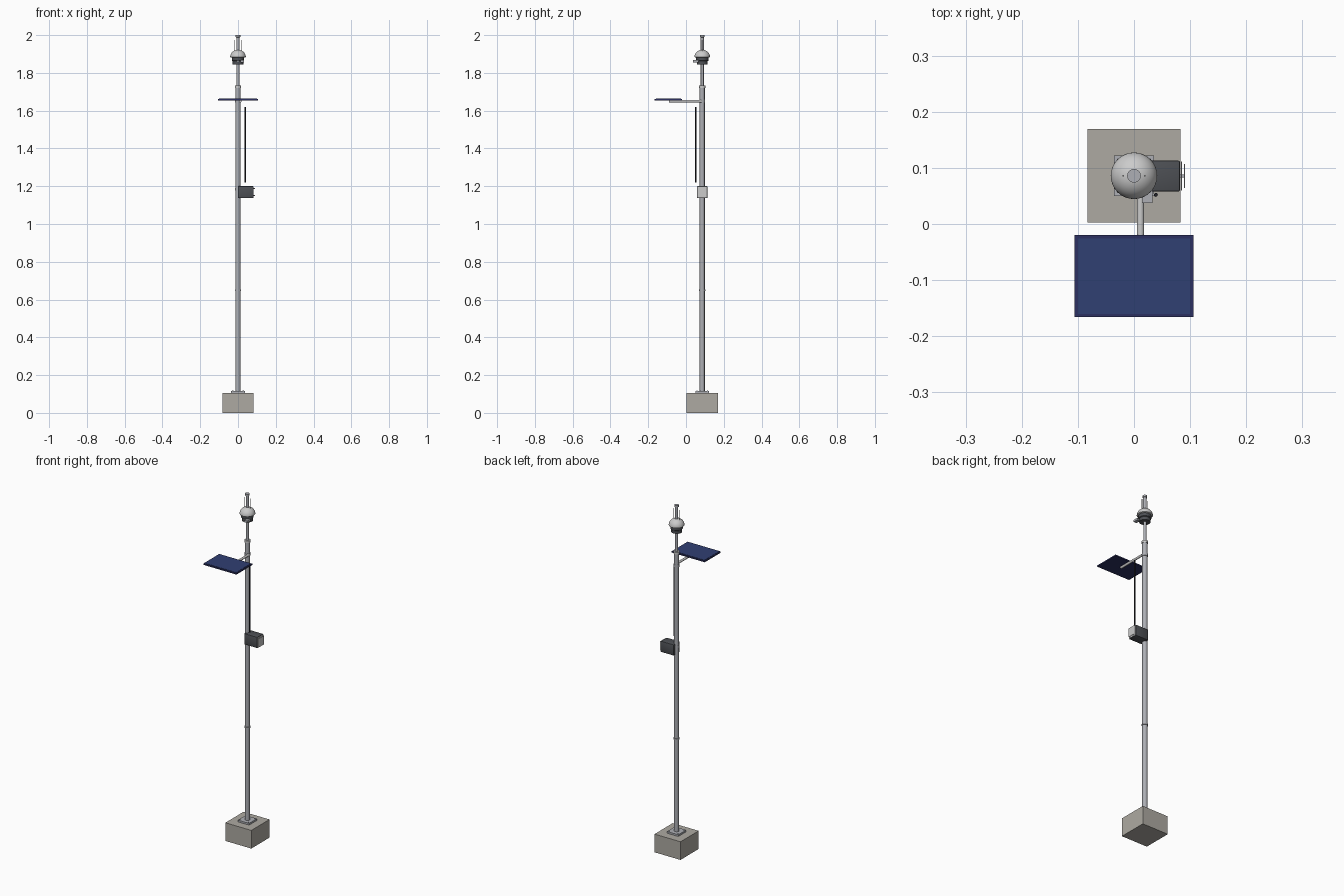
import bpy, bmesh, math

if "Cube" in bpy.data.objects:
    bpy.data.objects.remove(bpy.data.objects["Cube"])

CY = 0.086  # pole axis in y


def mat(name, rgb):
    m = bpy.data.materials.new(name)
    m.diffuse_color = (*rgb, 1)
    m.use_nodes = True
    m.node_tree.nodes["Principled BSDF"].inputs["Base Color"].default_value = m.diffuse_color
    return m


CONCRETE = mat("concrete", (0.42, 0.40, 0.36))
STEEL = mat("steel", (0.42, 0.43, 0.46))
LIGHT = mat("light_metal", (0.75, 0.76, 0.77))
WHITE = mat("white", (0.85, 0.86, 0.87))
DARK = mat("dark_grey", (0.075, 0.08, 0.09))
BLACK = mat("black", (0.015, 0.015, 0.02))
NAVY = mat("navy_frame", (0.025, 0.03, 0.12))
BLUE = mat("solar_blue", (0.03, 0.05, 0.17))


def finish(name, bm, m, smooth=False):
    me = bpy.data.meshes.new(name)
    bmesh.ops.recalc_face_normals(bm, faces=bm.faces[:])
    bm.to_mesh(me)
    bm.free()
    ob = bpy.data.objects.new(name, me)
    bpy.context.collection.objects.link(ob)
    me.materials.append(m)
    if smooth:
        bpy.ops.object.select_all(action='DESELECT')
        ob.select_set(True)
        bpy.context.view_layer.objects.active = ob
        bpy.ops.object.shade_smooth_by_angle(angle=math.radians(35))
    return ob


def box(name, lo, hi, m, bevel=0):
    bm = bmesh.new()
    bmesh.ops.create_cube(bm, size=1)
    for v in bm.verts:
        v.co = [(a + b) / 2 + c * (b - a) for a, b, c in zip(lo, hi, v.co)]
    if bevel:
        bmesh.ops.bevel(bm, geom=bm.edges[:], offset=bevel, segments=2,
                        profile=0.5, affect='EDGES')
    return finish(name, bm, m, bool(bevel))


def lathe(name, profile, m, x=0, y=CY, seg=32):
    """Revolve (radius, z) points around a vertical axis, closing both ends."""
    bm = bmesh.new()
    rings = []
    for r, z in profile:
        rings.append([bm.verts.new((x + r * math.cos(2 * math.pi * i / seg),
                                    y + r * math.sin(2 * math.pi * i / seg), z))
                      for i in range(seg)])
    for a, b in zip(rings, rings[1:]):
        for i in range(seg):
            j = (i + 1) % seg
            bm.faces.new((a[i], a[j], b[j], b[i]))
    bm.faces.new(rings[0])
    bm.faces.new(rings[-1])
    return finish(name, bm, m, True)


def rod(name, r, z0, z1, m, x=0, y=CY, seg=24):
    return lathe(name, [(r, z0), (r, z1)], m, x, y, seg)


def rod_y(name, r, y0, y1, x, z, m):
    ob = lathe(name, [(r, 0), (r, y1 - y0)], m, 0, 0, 20)
    ob.rotation_euler.x = -math.pi / 2
    ob.location = (x, y0, z)
    return ob


# Footing and base plate with bolts
box("concrete_footing", (-0.083, CY - 0.083, 0), (0.083, CY + 0.083, 0.105), CONCRETE)
box("base_plate", (-0.036, CY - 0.036, 0.105), (0.036, CY + 0.036, 0.115), STEEL)
for i, (sx, sy) in enumerate([(-1, -1), (1, -1), (1, 1), (-1, 1)]):
    rod(f"anchor_bolt_{i}", 0.003, 0.115, 0.118, STEEL, sx * 0.028, CY + sy * 0.028, 6)

# Pole, collars and upper mast
rod("main_pole", 0.0133, 0.115, 1.722, STEEL)
rod("joint_collar", 0.0165, 0.646, 0.654, STEEL)
rod("top_collar", 0.0165, 1.720, 1.732, LIGHT)
rod("upper_mast", 0.008, 1.73, 1.85, STEEL)

# Sensor head: dark housing, white dome, side connector
lathe("sensor_housing", [(0.029, 1.845), (0.029, 1.862), (0.033, 1.865), (0.033, 1.885)], DARK)
dome = [(0.038, 1.882), (0.0415, 1.884)]
for k in range(1, 11):
    a = math.radians(k * 8.8)
    dome.append((0.0415 * math.cos(a), 1.884 + 0.038 * math.sin(a)))
lathe("sensor_dome", dome, WHITE)
box("sensor_connector", (0.014, 0.037, 1.856), (0.033, 0.066, 1.868), STEEL)
rod_y("sensor_lens", 0.004, 0.050, 0.06, 0, 1.862, LIGHT)

# Antenna on top with two whips
lathe("antenna", [(0.0085, 1.915), (0.0085, 1.988), (0.0122, 1.990), (0.0122, 2.0)], STEEL)
for s, n in ((-1, "left"), (1, "right")):
    rod(f"{n}_whip", 0.0015, 1.90, 1.975, LIGHT, s * 0.019, CY, 8)

# Solar panel on its arm
rod_y("panel_arm", 0.0065, -0.09, CY - 0.004, 0.0115, 1.650, LIGHT)
rod("arm_clamp", 0.0155, 1.642, 1.658, STEEL)
box("panel_frame", (-0.106, -0.166, 1.655), (0.106, -0.02, 1.662), NAVY)
box("panel_cells", (-0.1, -0.16, 1.661), (0.1, -0.026, 1.6635), BLUE)

# Control box with stacked door plates on its right side
box("control_box", (0.0, 0.058, 1.137), (0.082, 0.113, 1.2), DARK, 0.003)
box("box_door", (0.0838, 0.060, 1.139), (0.0852, 0.111, 1.198), WHITE)
box("door_label_plate", (0.0895, 0.064, 1.143), (0.0908, 0.107, 1.194), WHITE)
for i, z in enumerate((1.15, 1.187)):
    box(f"door_hinge_{i}", (0.08, 0.083, z - 0.003), (0.0897, 0.088, z + 0.003), STEEL)
rod("box_clamp", 0.0155, 1.178, 1.190, STEEL)

# Power cable
rod("power_cable", 0.0035, 1.22, 1.62, BLACK, 0.039, 0.052, 12)
